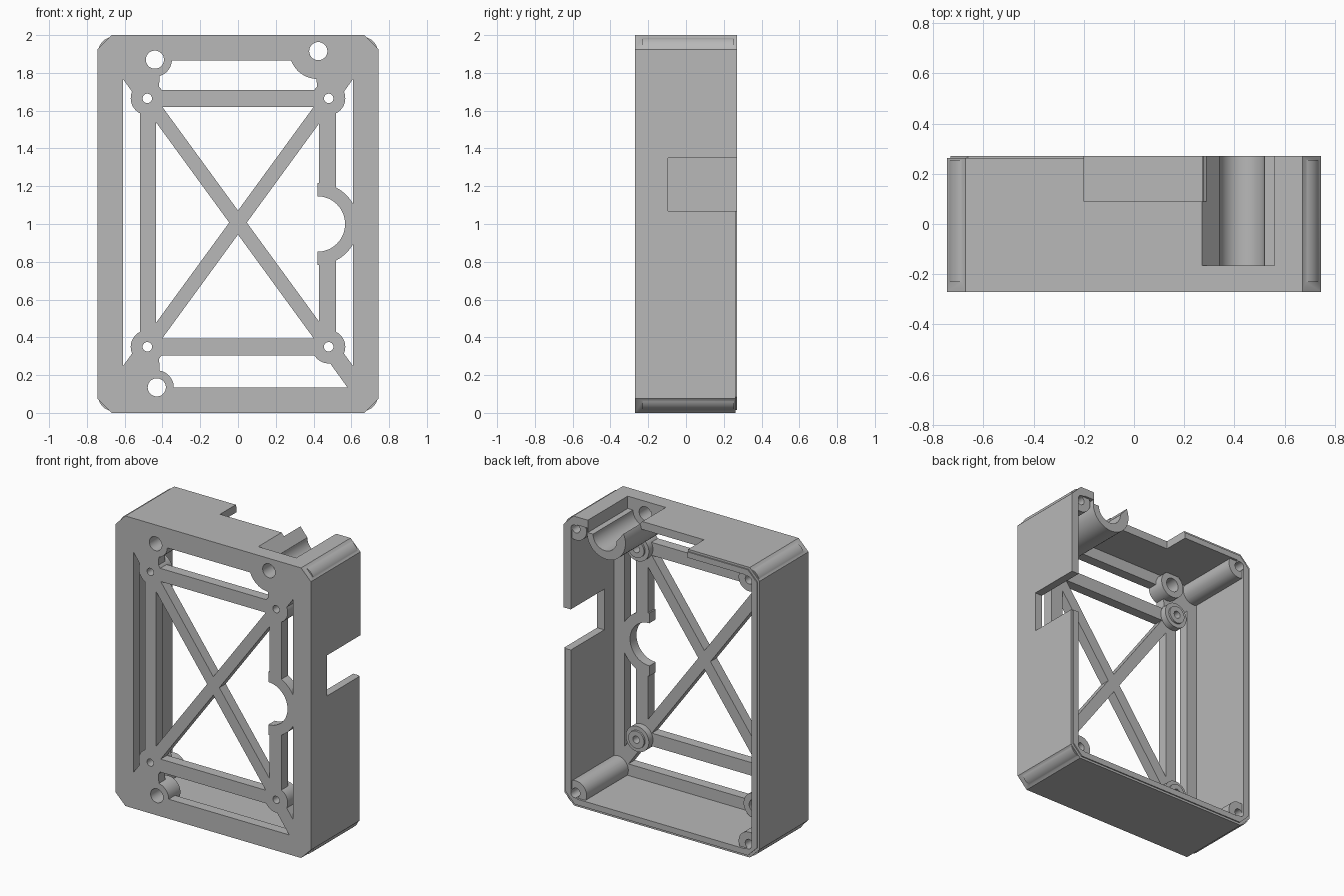
import bpy, bmesh, math
from mathutils import Vector

if "Cube" in bpy.data.objects:
    bpy.data.objects.remove(bpy.data.objects["Cube"], do_unlink=True)

FRONT, PLATE, BACK = -0.27, -0.20, 0.27   # outer face, inner face of plate, open rim
MID = 1.0075                              # height the lattice is mirrored about

grey = bpy.data.materials.new("light_grey_plastic")
grey.use_nodes = True
grey.diffuse_color = (0.48, 0.48, 0.48, 1)
grey.node_tree.nodes["Principled BSDF"].inputs["Base Color"].default_value = grey.diffuse_color


def prism(name, pts, y0, y1):
    """Extrude an (x, z) outline from y0 to y1."""
    bm = bmesh.new()
    face = bm.faces.new([bm.verts.new((x, y0, z)) for x, z in pts])
    out = bmesh.ops.extrude_face_region(bm, geom=[face])
    verts = [g for g in out["geom"] if isinstance(g, bmesh.types.BMVert)]
    bmesh.ops.translate(bm, verts=verts, vec=(0, y1 - y0, 0))
    bmesh.ops.recalc_face_normals(bm, faces=bm.faces)
    mesh = bpy.data.meshes.new(name)
    bm.to_mesh(mesh)
    bm.free()
    mesh.materials.append(grey)
    obj = bpy.data.objects.new(name, mesh)
    bpy.context.collection.objects.link(obj)
    return obj


def box(x0, x1, z0, z1):
    return [(x0, z0), (x1, z0), (x1, z1), (x0, z1)]


def arc(x, z, r, a0=0, a1=360, n=48):
    count = n if a1 - a0 == 360 else n + 1
    angles = [math.radians(a0 + (a1 - a0) * i / n) for i in range(count)]
    return [(x + r * math.cos(a), z + r * math.sin(a)) for a in angles]


def octagon(inset, cut):
    w, lo, hi = 0.745 - inset, inset, 2 - inset
    return [(-w + cut, lo), (w - cut, lo), (w, lo + cut), (w, hi - cut),
            (w - cut, hi), (-w + cut, hi), (-w, hi - cut), (-w, lo + cut)]


def strip(p, q, width):
    p, q = Vector(p), Vector(q)
    side = (q - p).orthogonal().normalized() * width / 2
    return [tuple(v) for v in (p + side, q + side, q - side, p - side)]


def combine(target, tool, operation):
    mod = target.modifiers.new("combine", "BOOLEAN")
    mod.operation, mod.solver, mod.object = operation, "EXACT", tool
    bpy.context.view_layer.update()
    with bpy.context.temp_override(object=target, active_object=target):
        bpy.ops.object.modifier_apply(modifier=mod.name)
    bpy.data.objects.remove(tool, do_unlink=True)


# Tray with chamfered corners, hollow from the back
case = prism("enclosure", octagon(0, 0.075), FRONT, BACK)


def add(name, pts, y0=FRONT, y1=PLATE):
    combine(case, prism(name, pts, y0, y1), "UNION")


def cut(name, pts, y0=-0.4, y1=0.4):
    combine(case, prism(name, pts, y0, y1), "DIFFERENCE")


cut("hollow", octagon(0.055, 0.052), PLATE)
cut("front_window", box(-0.61, 0.61, 0.135, 1.865), y1=-0.1)

# Stepped rim, left plain beside the cable channel
rim = prism("rim_step", octagon(-0.05, 0.075), 0.262, 0.35)
combine(rim, prism("rim_core", octagon(0.015, 0.07), 0.2, 0.4), "DIFFERENCE")
combine(rim, prism("rim_skip", box(0.29, 0.9, 1.07, 2.2), 0.2, 0.4), "DIFFERENCE")
combine(case, rim, "DIFFERENCE")

# Openings in the side and top walls
cut("side_notch", box(0.64, 0.85, 1.07, 1.35), -0.095)
cut("top_notch", box(-0.2, 0.29, 1.92, 2.1), 0.09)

# Front lattice: uprights, rails and crossed braces
add("right_upright", box(-0.52, -0.435, 0.35, 1.665))
add("left_upright", box(0.43, 0.52, 0.35, 1.665))
add("upper_rail", box(-0.48, 0.48, 1.62, 1.71))
add("lower_rail", box(-0.48, 0.48, 0.305, 0.395))
for sx in (-1, 1):
    a, b = (sx * 0.48, 0.35), (-sx * 0.48, 1.665)
    add("brace", strip(a, b, 0.075))
    for p, sz in ((a, -1), (b, 1)):
        s = 1 if p[0] > 0 else -1
        end = (s * 0.635, MID + sz * 0.873)
        add("brace_end", strip(p, end, 0.09))

# Solid webs in three corners
web = [(-0.63, 1.88), (-0.41, 1.88), (-0.42, 1.69), (-0.48, 1.665), (-0.63, 1.80)]
for sx, sz in ((1, 1), (-1, 1), (1, -1)):
    add("corner_web", [(sx * x, MID + sz * (z - MID)) for x, z in web])

# Curved relief in the left upright
add("relief_ring", arc(0.42, 1.0, 0.217, -90, 90))
cut("relief", arc(0.42, 1.0, 0.147), y1=-0.1)

# Stepped standoffs and collars around the front holes
for x in (-0.48, 0.48):
    for z in (0.35, 1.665):
        add("standoff", arc(x, z, 0.088), FRONT, -0.155)
        add("standoff_tip", arc(x, z, 0.06), -0.22, -0.142)
        cut("standoff_hole", arc(x, z, 0.025, n=24), y1=0)
for x, z in ((-0.44, 1.87), (-0.43, 0.135)):
    add("collar", arc(x, z, 0.09), FRONT, -0.142)
    cut("collar_hole", arc(x, z, 0.048), y1=0)

# Corner screw posts
for x in (-0.66, 0.66):
    for z in (0.09, 1.91):
        add("screw_post", arc(x, z, 0.08), -0.23, 0.255)
        cut("screw_hole", arc(x, z, 0.03, n=24), 0.0)

# Open cable channel under the top wall
add("channel", [(x, min(z, 1.99)) for x, z in arc(0.42, 1.915, 0.147)], FRONT, BACK)
cut("channel_bore", arc(0.43, 1.915, 0.09), -0.165)
cut("channel_mouth", [(0.27, 2.0), (0.34, 1.915), (0.56, 1.915), (0.56, 2.1), (0.27, 2.1)], -0.165)
cut("channel_hole", arc(0.425, 1.915, 0.048), y1=-0.1)

# Smooth the round parts and keep the edges sharp
bpy.ops.object.select_all(action="DESELECT")
case.select_set(True)
bpy.context.view_layer.objects.active = case
bpy.ops.object.shade_smooth_by_angle(angle=math.radians(30))
